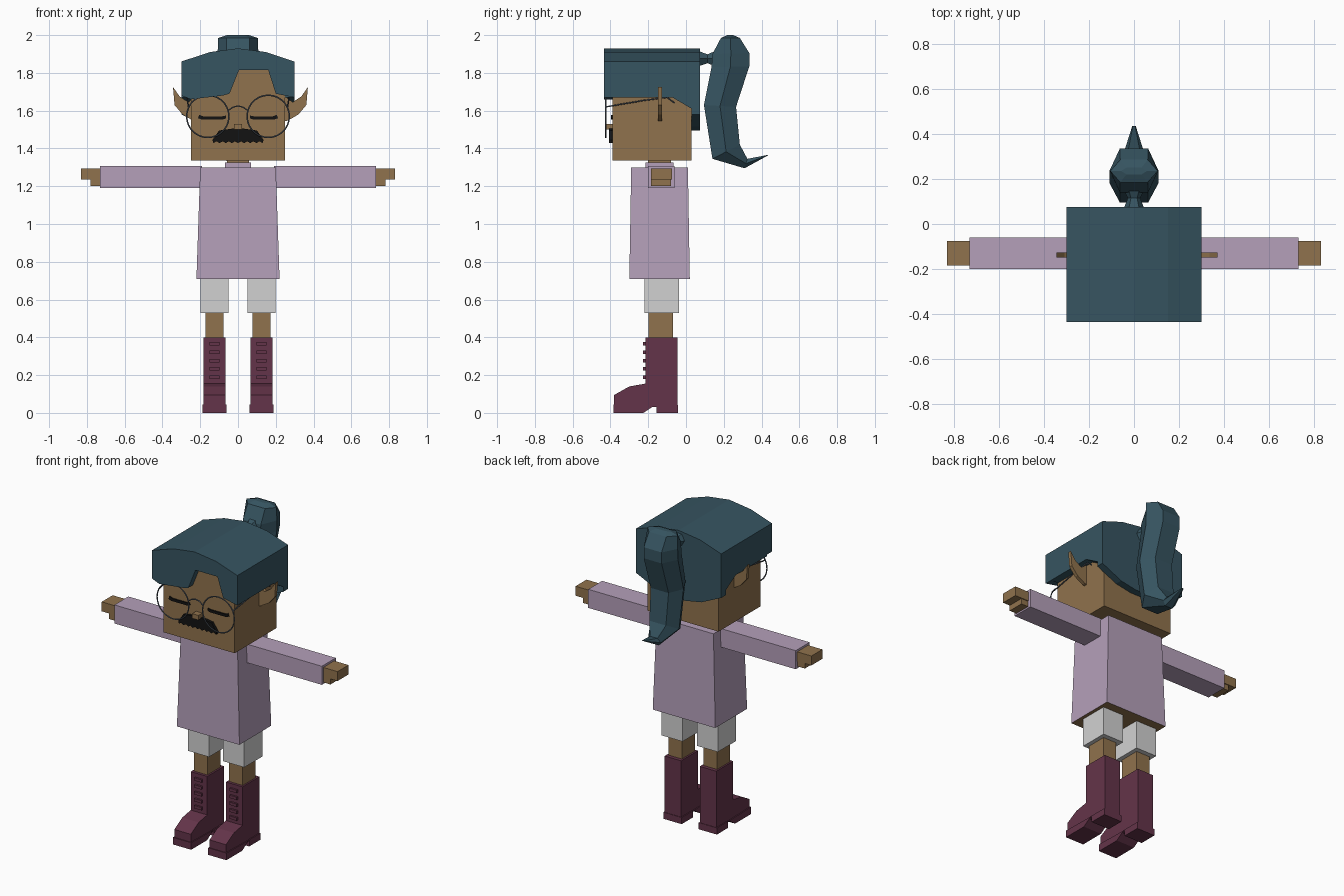
import bpy, bmesh, math
from mathutils import Vector

cube = bpy.data.objects.get("Cube")
if cube:
    bpy.data.objects.remove(cube, do_unlink=True)


def material(name, r, g, b):
    m = bpy.data.materials.new(name)
    m.use_nodes = True
    m.diffuse_color = (r, g, b, 1)
    m.node_tree.nodes["Principled BSDF"].inputs["Base Color"].default_value = (r, g, b, 1)
    return m


SKIN = material("tan_skin", .28, .17, .074)
HAIR = material("teal_hair", .037, .089, .119)
CLOTH = material("lilac_tunic", .46, .35, .49)
SHORTS = material("pale_grey_shorts", .64, .64, .64)
BOOT = material("plum_boots", .127, .034, .067)
BLACK = material("black", .006, .006, .006)
WIRE = material("grey_wire", .1, .12, .15)


def loft(name, rings, mat):
    """Skin equal-sized rings of points and close both ends."""
    bm = bmesh.new()
    loops = [[bm.verts.new(p) for p in ring] for ring in rings]
    n = len(loops[0])
    for a, b in zip(loops, loops[1:]):
        for i in range(n):
            j = (i + 1) % n
            bm.faces.new((a[i], a[j], b[j], b[i]))
    bm.faces.new(loops[0])
    bm.faces.new(loops[-1])
    bmesh.ops.recalc_face_normals(bm, faces=bm.faces)
    mesh = bpy.data.meshes.new(name)
    bm.to_mesh(mesh)
    bm.free()
    mesh.materials.append(mat)
    ob = bpy.data.objects.new(name, mesh)
    bpy.context.collection.objects.link(ob)
    return ob


def prism_y(name, pts, y0, y1, mat):
    return loft(name, [[(x, y, z) for x, z in pts] for y in (y0, y1)], mat)


def prism_x(name, pts, x0, x1, mat):
    return loft(name, [[(x, y, z) for y, z in pts] for x in (x0, x1)], mat)


def rect(x0, x1, y0, y1, z):
    return [(x0, y0, z), (x1, y0, z), (x1, y1, z), (x0, y1, z)]


def box(name, x0, x1, y0, y1, z0, z1, mat):
    return loft(name, [rect(x0, x1, y0, y1, z0), rect(x0, x1, y0, y1, z1)], mat)


def wire(name, pts):
    cu = bpy.data.curves.new(name, "CURVE")
    cu.dimensions = "3D"
    cu.bevel_depth = .004
    cu.bevel_resolution = 1
    sp = cu.splines.new("POLY")
    sp.points.add(len(pts) - 1)
    for p, co in zip(sp.points, pts):
        p.co = (*co, 1)
    cu.materials.append(WIRE)
    ob = bpy.data.objects.new(name, cu)
    bpy.context.collection.objects.link(ob)


# Torso: tunic with a bare underside, collar and neck
tunic = loft("tunic", [rect(-.22, .22, -.3, .02, .71),
                       rect(-.2, .2, -.29, .01, 1.3)], CLOTH)
tunic.data.materials.append(SKIN)
for f in tunic.data.polygons:
    f.material_index = int(f.normal.z < -.9)
box("collar", -.07, .07, -.215, -.065, 1.29, 1.325, CLOTH)
box("neck", -.058, .058, -.2, -.08, 1.3, 1.345, SKIN)

# Head and nose
box("head", -.25, .25, -.39, .03, 1.335, 1.85, SKIN)
box("nose", -.022, .022, -.43, -.385, 1.5, 1.53, SKIN)

# Moustache with a ragged lower edge
teeth = [(.13 - i * .26 / 16, 1.428 + .01 * (i % 2)) for i in range(17)]
prism_y("moustache", [(-.135, 1.445), (-.1, 1.495), (-.03, 1.505), (.03, 1.505),
                      (.1, 1.495), (.135, 1.445)] + teeth, -.408, -.388, BLACK)

# Hair: crown, fringe, side locks and nape
roof = [(-.3, 1.86), (-.15, 1.91), (0, 1.93), (.15, 1.91), (.3, 1.86)]
prism_y("hair_crown", roof + [(.3, 1.67), (-.3, 1.67)], -.385, .075, HAIR)
prism_y("hair_fringe", roof + [(.3, 1.67), (.2, 1.69), (.16, 1.815), (.005, 1.815),
                               (-.045, 1.69), (-.08, 1.68), (-.25, 1.66), (-.3, 1.68)],
        -.435, -.385, HAIR)
prism_y("hair_nape", [(-.3, 1.68), (.3, 1.68), (.3, 1.58), (.16, 1.515), (.05, 1.495),
                      (-.05, 1.495), (-.16, 1.515), (-.3, 1.58)], .028, .075, HAIR)

# Ponytail: hexagonal sections, front edge to back edge (y, z), with half width
tail = [((.185, 1.985), (.285, 1.985), .105), ((.14, 1.9), (.335, 1.905), .108),
        ((.135, 1.83), (.335, 1.835), .108), ((.095, 1.63), (.265, 1.62), .108),
        ((.14, 1.345), (.285, 1.42), .1), ((.31, 1.295), (.325, 1.345), .045),
        ((.432, 1.362), (.435, 1.366), .008)]
rings = []
for (fy, fz), (by, bz), w in tail:
    my, mz, e = (fy + by) / 2, (fz + bz) / 2, w * .58
    rings.append([(-e, fy, fz), (e, fy, fz), (w, my, mz),
                  (e, by, bz), (-e, by, bz), (-w, my, mz)])
top = [(x * .55, .235 + (y - .235) * .3, 2) for x, y, z in rings[0]]
loft("ponytail", [top] + rings, HAIR)


def tie_ring(y, r):
    return [(r * math.cos(math.tau * i / 6), y, 1.875 + r * math.sin(math.tau * i / 6))
            for i in range(6)]


loft("hair_tie", [tie_ring(.07, .045), tie_ring(.115, .027), tie_ring(.16, .05)], HAIR)

# Pointed ears; the right one sits slightly deeper in the head
ear = [(.23, 1.54), (.265, 1.548), (.32, 1.58), (.362, 1.63), (.37, 1.725),
       (.335, 1.675), (.29, 1.645), (.23, 1.69)]

for s, side in ((1, "left"), (-1, "right")):
    def pair(a, b):
        return sorted((s * a, s * b))

    ex = 0 if s > 0 else .026
    prism_y(side + "_ear", [(s * (x - ex), z) for x, z in ear], -.148, -.126, SKIN)
    prism_x(side + "_side_lock", [(-.08, 1.675), (.03, 1.675), (.03, 1.61)],
            *pair(.25, .3), HAIR)

    # Closed eye with lashes
    prism_y(side + "_eye", [(s * x, z) for x, z in [
        (.062, 1.56), (.08, 1.553), (.19, 1.553), (.212, 1.56), (.205, 1.578),
        (.185, 1.57), (.085, 1.57), (.065, 1.574)]], -.397, -.388, BLACK)

    # Spectacle rim and arm
    bpy.ops.mesh.primitive_torus_add(location=(s * .16, -.425, 1.57),
                                     rotation=(math.pi / 2, 0, 0), major_radius=.112,
                                     minor_radius=.004, major_segments=28, minor_segments=6)
    rim = bpy.context.object
    rim.name = side + "_rim"
    rim.data.materials.append(WIRE)
    wire(side + "_glasses_arm", [(s * .262, -.425, 1.62), (s * .268, -.22, 1.655),
                                 (s * .268, -.1, 1.67), (s * .268, -.06, 1.64)])

    # Arm and hand
    box(side + "_sleeve", *pair(.19, .73), -.2, -.06, 1.19, 1.308, CLOTH)
    box(side + "_hand", *pair(.72, .83), -.185, -.075, 1.235, 1.295, SKIN)
    box(side + "_thumb", *pair(.72, .78), -.185, -.08, 1.2, 1.24, SKIN)

    # Leg
    box(side + "_short_leg", *pair(.05, .198), -.22, -.037, .53, .715, SHORTS)
    box(side + "_shin", *pair(.077, .172), -.198, -.068, .38, .54, SKIN)

    # Boot: shaft with foot, raised sole and heel, laces
    prism_x(side + "_boot", [(-.045, .03), (-.045, .4), (-.215, .4), (-.215, .155),
                             (-.3, .14), (-.38, .095), (-.38, .03)], *pair(.066, .182), BOOT)
    prism_x(side + "_sole", [(-.385, 0), (-.225, 0), (-.165, .04), (-.385, .045)],
            *pair(.06, .188), BOOT)
    box(side + "_heel", *pair(.06, .188), -.155, -.042, 0, .042, BOOT)
    for i in range(5):
        z = .18 + i * .044
        box(f"{side}_lace_{i + 1}", *pair(.098, .15), -.227, -.21, z, z + .018, BOOT)

# Spectacle bridge
wire("glasses_bridge", [(x, -.425, 1.625 - 9 * x * x) for x in (-.052, -.026, 0, .026, .052)])
